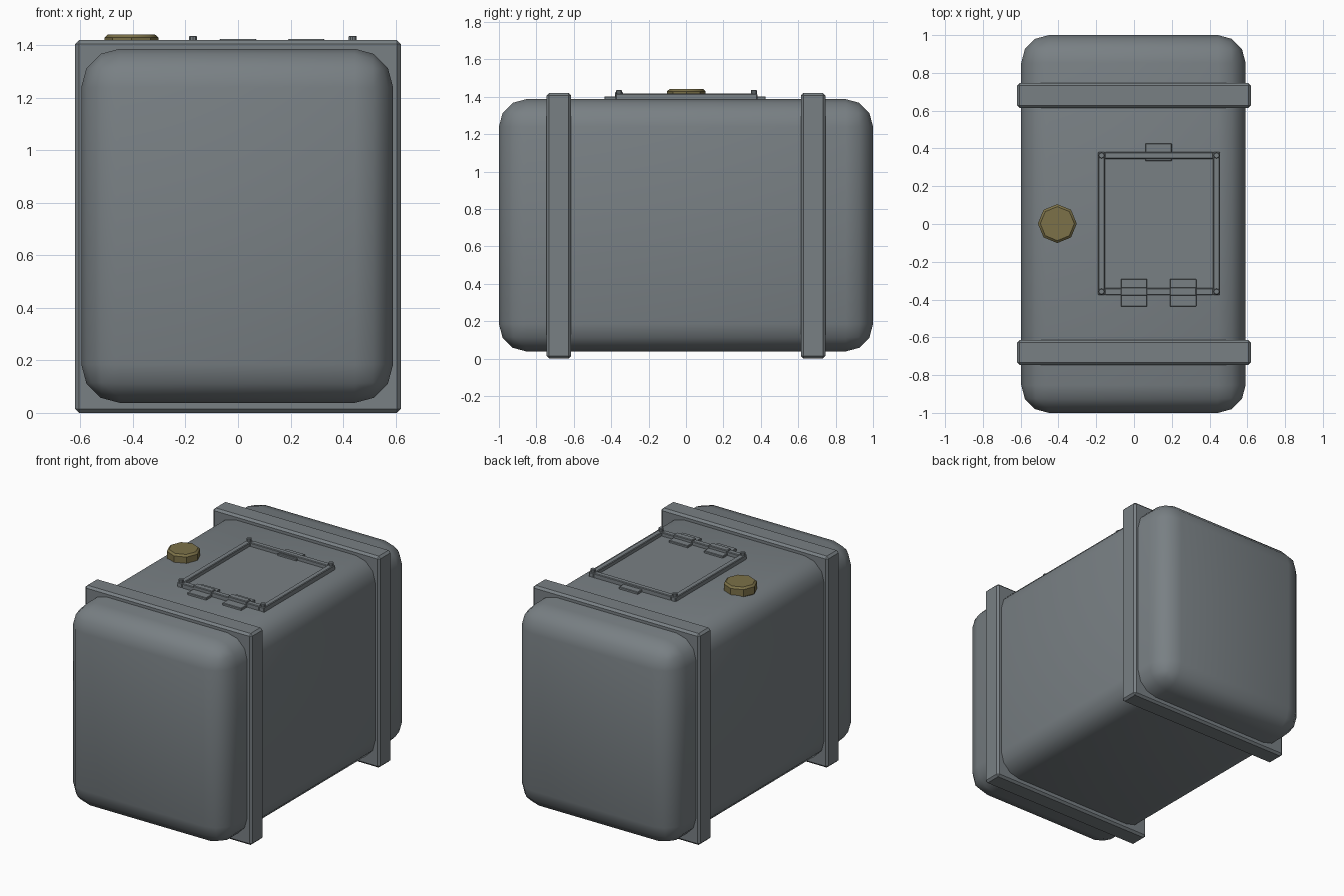
import bpy, bmesh, math
from mathutils import Matrix

if "Cube" in bpy.data.objects:
    bpy.data.objects.remove(bpy.data.objects["Cube"])


def material(name, rgb):
    m = bpy.data.materials.new(name)
    m.diffuse_color = (*rgb, 1)
    m.use_nodes = True
    m.node_tree.nodes["Principled BSDF"].inputs["Base Color"].default_value = m.diffuse_color
    return m


STEEL = material("grey steel", (0.19, 0.215, 0.23))
BRASS = material("dull brass", (0.20, 0.165, 0.065))


def finish(name, bm, mat, bevel=0, segments=1):
    me = bpy.data.meshes.new(name)
    bm.to_mesh(me)
    bm.free()
    ob = bpy.data.objects.new(name, me)
    bpy.context.collection.objects.link(ob)
    me.materials.append(mat)
    bpy.context.view_layer.objects.active = ob
    ob.select_set(True)
    if bevel:
        mod = ob.modifiers.new("Bevel", 'BEVEL')
        mod.width = bevel
        mod.segments = segments
        mod.limit_method = 'ANGLE'
        mod.angle_limit = math.radians(50)
        bpy.ops.object.modifier_apply(modifier=mod.name)
    bpy.ops.object.shade_smooth_by_angle(angle=math.radians(35))
    ob.select_set(False)
    return ob


def box(name, x, y, z, mat=STEEL, bevel=0, segments=1):
    """Box from (min, max) ranges on each axis."""
    bm = bmesh.new()
    c = [(a + b) / 2 for a, b in (x, y, z)]
    s = [b - a for a, b in (x, y, z)]
    bmesh.ops.create_cube(bm, size=1, matrix=Matrix.Translation(c) @ Matrix.Diagonal((*s, 1)))
    return finish(name, bm, mat, bevel, segments)


def disc(name, x, y, z, r_low, r_high, sides, mat, bevel=0):
    bm = bmesh.new()
    bmesh.ops.create_cone(bm, cap_ends=True, segments=sides, radius1=r_low, radius2=r_high,
                          depth=z[1] - z[0], matrix=Matrix.Translation((x, y, sum(z) / 2)))
    return finish(name, bm, mat, bevel)


# Rounded tank
box("tank_body", (-0.597, 0.591), (-1, 1), (0.038, 1.387), bevel=0.147, segments=3)

# Two straps around the tank
for side, y in (("front", -0.68), ("back", 0.68)):
    box(side + "_strap", (-0.62, 0.62), (y - 0.066, y + 0.066), (0, 1.42), bevel=0.014)

# Raised hatch frame: four rails round a recessed panel
X0, X1, Y0, Y1, W = -0.19, 0.455, -0.376, 0.381, 0.036
FZ = (1.38, 1.416)
box("hatch_left_rail", (X0, X0 + W), (Y0, Y1), FZ, bevel=0.004)
box("hatch_right_rail", (X1 - W, X1), (Y0, Y1), FZ, bevel=0.004)
box("hatch_front_rail", (X0 + W, X1 - W), (Y0, Y0 + W), FZ, bevel=0.004)
box("hatch_back_rail", (X0 + W, X1 - W), (Y1 - W, Y1), FZ, bevel=0.004)
box("hatch_panel", (X0 + W, X1 - W), (Y0 + W, Y1 - W), (1.38, 1.391))

# Corner pins
for x in (X0 + W / 2, X1 - W / 2):
    for y in (Y0 + W / 2, Y1 - W / 2):
        disc("hatch_pin", x, y, (1.40, 1.436), 0.016, 0.016, 10, STEEL, 0.003)

# Stepped hinges at the front: leaf on the tank, knuckle, leaf on the frame
for x in (0.0, 0.26):
    r = (x - 0.07, x + 0.07)
    box("hinge_lower_leaf", r, (-0.437, -0.37), (1.38, 1.402), bevel=0.003)
    box("hinge_knuckle", r, (-0.379, -0.336), (1.38, 1.425), bevel=0.004)
    box("hinge_upper_leaf", r, (-0.345, -0.29), (1.38, 1.405), bevel=0.003)

# Latch at the back
box("latch_plate", (0.06, 0.20), (0.37, 0.426), (1.38, 1.402), bevel=0.003)
box("latch_tongue", (0.06, 0.20), (0.333, 0.35), (1.38, 1.405), bevel=0.003)

# Octagonal filler cap
disc("filler_cap", -0.406, 0.002, (1.37, 1.441), 0.103, 0.103, 8, BRASS, 0.012)
